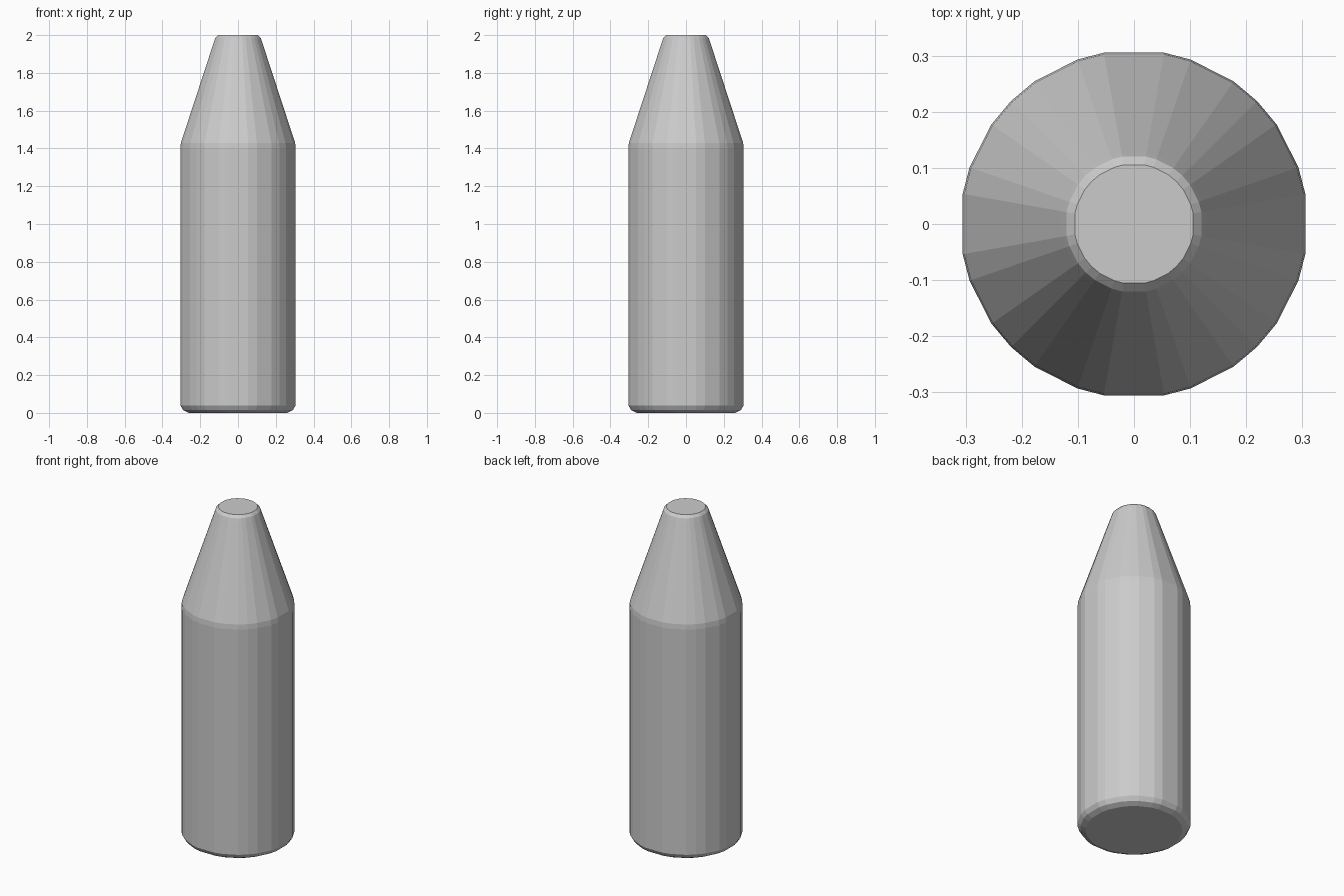
import bpy, bmesh
from math import radians, cos, sin

if "Cube" in bpy.data.objects:
    bpy.data.objects.remove(bpy.data.objects["Cube"])

# Profile (radius, height) of the bottle-like body, bottom to top
PROFILE = [(0.265, 0.0), (0.295, 0.015), (0.31, 0.04), (0.31, 1.40),
           (0.307, 1.43), (0.129, 1.965), (0.122, 1.985), (0.107, 2.0)]
# Slightly uneven facets, repeated in each quadrant
ANGLES = [q * 90 + a for q in range(4) for a in (10, 19, 35, 45, 55, 71, 80)]

bm = bmesh.new()
rings = [[bm.verts.new((r * cos(radians(a)), r * sin(radians(a)), z)) for a in ANGLES]
         for r, z in PROFILE]
n = len(ANGLES)

# Side facets
for low, high in zip(rings, rings[1:]):
    for i in range(n):
        j = (i + 1) % n
        bm.faces.new((low[i], low[j], high[j], high[i]))

# Flat base and tip
bm.faces.new(rings[0][::-1])
bm.faces.new(rings[-1])

mesh = bpy.data.meshes.new("tapered_body")
bm.to_mesh(mesh)
bm.free()
bpy.context.collection.objects.link(bpy.data.objects.new("tapered_body", mesh))
